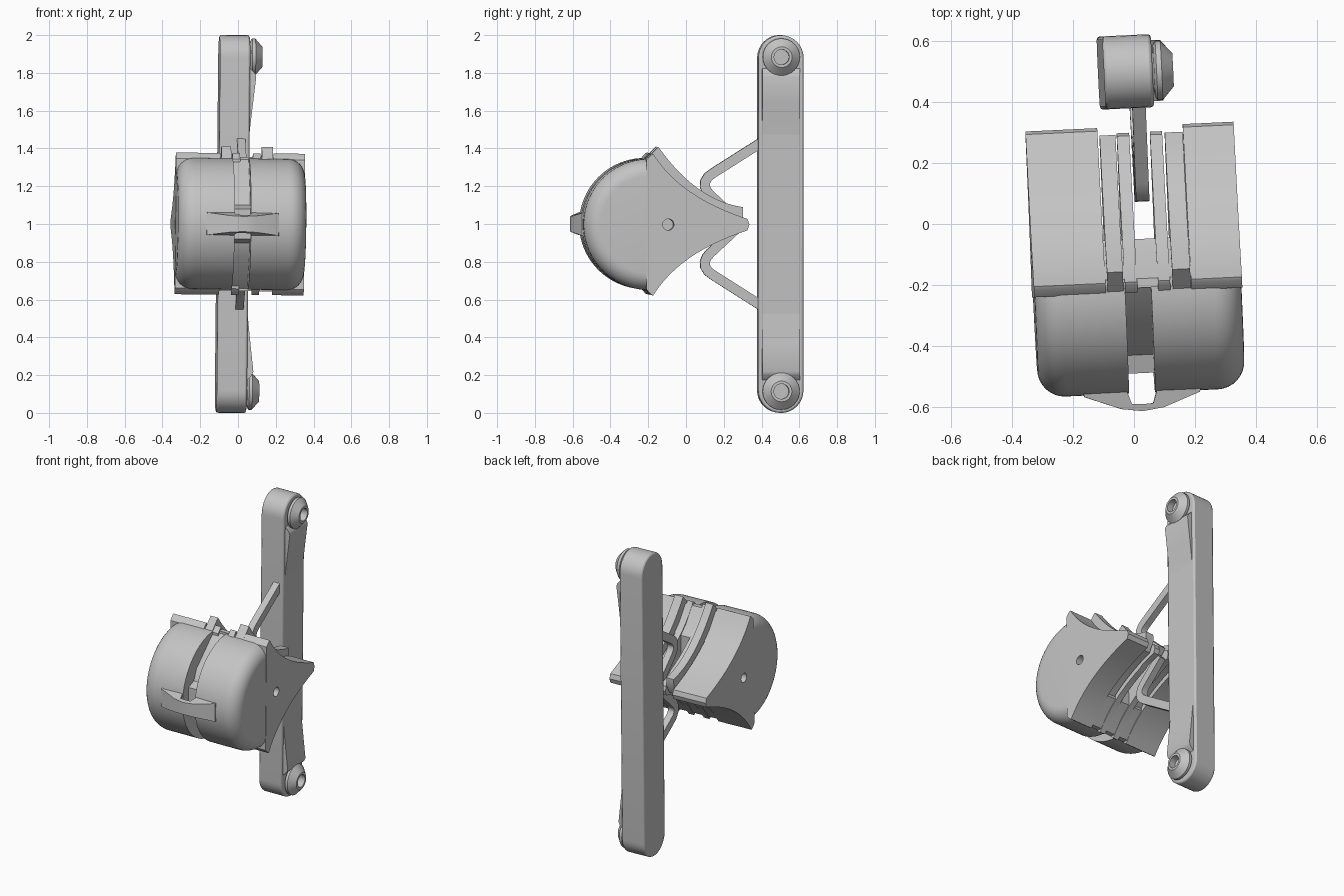
import bpy, bmesh, math
from mathutils import Matrix, Vector
from mathutils.geometry import interpolate_bezier

cube = bpy.data.objects.get("Cube")
if cube:
    bpy.data.objects.remove(cube)

# Single grey material
GREY = (0.55, 0.55, 0.55, 1)
mat = bpy.data.materials.new("matte grey")
mat.use_nodes = True
mat.diffuse_color = GREY
mat.node_tree.nodes["Principled BSDF"].inputs["Base Color"].default_value = GREY

# Parts are built around the hub height, then the assembly is slightly turned
POSE = (Matrix.Translation((0, 0, 1)) @ Matrix.Rotation(math.radians(2.7), 4, 'Z')
        @ Matrix.Rotation(math.radians(0.57), 4, 'Y'))
parts = []


def finish(name, bm):
    bmesh.ops.recalc_face_normals(bm, faces=bm.faces)
    bm.transform(POSE)
    mesh = bpy.data.meshes.new(name)
    bm.to_mesh(mesh)
    bm.free()
    mesh.materials.append(mat)
    ob = bpy.data.objects.new(name, mesh)
    bpy.context.collection.objects.link(ob)
    parts.append(ob)
    return ob


def prism(name, outline, x0, x1):
    """Extrude a (y, z) outline from x0 to x1."""
    bm = bmesh.new()
    face = bm.faces.new([bm.verts.new((x0, y, z)) for y, z in outline])
    ext = bmesh.ops.extrude_face_region(bm, geom=[face])
    for v in ext["geom"]:
        if isinstance(v, bmesh.types.BMVert):
            v.co.x = x1
    return finish(name, bm)


def lathe(name, profile, y, z, angle, steps):
    """Spin an (x, radius) profile about an x-parallel axis, starting at the top."""
    bm = bmesh.new()
    vs = [bm.verts.new((x, y, z + r)) for x, r in profile]
    es = [bm.edges.new(p) for p in zip(vs, vs[1:])]
    bmesh.ops.spin(bm, geom=vs + es, cent=(0, y, z), axis=(1, 0, 0),
                   angle=angle, steps=steps)
    bmesh.ops.remove_doubles(bm, verts=bm.verts, dist=1e-5)
    bmesh.ops.holes_fill(bm, edges=bm.edges, sides=0)
    return finish(name, bm)


def bezier(*pts, n=14):
    return [(p.x, p.y) for p in interpolate_bezier(*[Vector(p) for p in pts], n)]


def flip(pts):
    return [(y, -z) for y, z in reversed(pts)]


def ribbon(path, half):
    """Outline of a band following a path."""
    pts = [Vector(p) for p in path]
    left, right = [], []
    for i, p in enumerate(pts):
        d = (pts[min(i + 1, len(pts) - 1)] - pts[max(i - 1, 0)]).normalized()
        n = Vector((-d.y, d.x)) * half
        left.append(tuple(p + n))
        right.append(tuple(p - n))
    return left + right[::-1]


# Rear bar with rounded ends
BAR_Y, END_Z, BAR_R = 0.5, 0.88, 0.12
bar_outline = []
for i in range(34):
    a = math.pi * (i if i < 17 else i - 1) / 16
    s = 1 if i < 17 else -1
    bar_outline.append((BAR_Y + BAR_R * math.cos(a), s * END_Z + BAR_R * math.sin(a)))
bar = prism("rear_bar", bar_outline, -0.085, 0.075)
bev = bar.modifiers.new("soft edge", 'BEVEL')
bev.width, bev.segments, bev.limit_method = 0.01, 2, 'ANGLE'

# Knobs and flared pads at the bar ends
KNOB = [(0.07, 0), (0.08, 0.085), (0.088, 0.098), (0.105, 0.098),
        (0.143, 0.055), (0.143, 0.04), (0.1, 0.04), (0.1, 0)]
PAD = [(0.07, 0.42), (0.079, 0.52), (0.092, 0.64), (0.108, 0.78), (0.1, 0.8), (0.07, 0.83)]
for s, side in ((1, "upper"), (-1, "lower")):
    lathe(side + "_knob", KNOB, BAR_Y, s * 0.885, math.tau, 32)
    bm = bmesh.new()
    f = bm.faces.new([bm.verts.new((x, BAR_Y - 0.1, s * z)) for x, z in PAD])
    ext = bmesh.ops.extrude_face_region(bm, geom=[f])
    for v in ext["geom"]:
        if isinstance(v, bmesh.types.BMVert):
            v.co.y = BAR_Y + 0.1
    finish(side + "_flared_pad", bm)

    # Bent springs between the hub and the bar
    path = [(0.41, 0.44), (0.145, 0.272), (0.115, 0.25), (0.1, 0.225), (0.098, 0.2),
            (0.108, 0.176), (0.125, 0.155), (0.27, 0.02)]
    prism(side + "_spring", [(y, s * z) for y, z in ribbon(path, 0.026)], 0.008, 0.052)

# Rounded drum halves at the front
CY, R, F, XI, XO = -0.208, 0.347, 0.09, 0.043, 0.34
for s, side in ((1, "left"), (-1, "right")):
    prof = [(XI, 0), (XI, R)]
    for i in range(9):
        a = math.pi / 2 * (1 - i / 8)
        prof.append((XO - F + F * math.cos(a), R - F + F * math.sin(a)))
    prof.append((XO, 0))
    lathe(side + "_drum", [(s * x, r) for x, r in prof], CY, 0, math.pi, 40)

# Wedge-shaped shells with concave rear faces
top = [(-0.225, 0.343), (-0.2, 0.37)] + bezier((-0.19, 0.375), (-0.08, 0.2), (0.1, 0.1), (0.31, 0.03))
wedge = top + [(0.32, 0)] + flip(top)
for side, x0, x1 in (("left", 0.175, 0.342), ("right", -0.342, -0.106)):
    shell = prism(side + "_shell", wedge, x0, x1)
    s = 1 if x1 > 0.2 else -1
    # Pivot hole in the outer face
    cutter = lathe("pivot_cutter", [(s * 0.26, 0), (s * 0.26, 0.03), (s * 0.4, 0.03), (s * 0.4, 0)],
                   -0.11, 0, math.tau, 20)
    cutter.hide_render = True
    cut = shell.modifiers.new("pivot hole", 'BOOLEAN')
    cut.operation, cut.object, cut.solver = 'DIFFERENCE', cutter, 'EXACT'
    bpy.context.view_layer.objects.active = shell
    bpy.ops.object.modifier_apply(modifier=cut.name)
    parts.remove(cutter)
    bpy.data.objects.remove(cutter)

# Inner ribs beside the spring slot
rib = [(y - 0.02 if y > 0.2 else y, z) for y, z in wedge]
prism("right_inner_rib", rib, -0.043, -0.002)
prism("left_inner_rib", rib, 0.066, 0.106)

# Horned ribs, taller above and recessed below
horn = [(-0.22, 0.345)] + bezier((-0.155, 0.41), (-0.04, 0.25), (0.1, 0.12), (0.295, 0.09))
low = [(y, z + 0.025) for y, z in flip(top) if y < 0.28]
prism("right_horn_rib", horn + [(0.295, 0.04)] + low, -0.1, -0.048)
prism("left_horn_rib", horn + [(0.295, 0.04)] + low, 0.114, 0.173)

# Core block behind the drums and the stepped web in the front gap
core = [(-0.21, 0.355), (-0.18, 0.355), (-0.11, 0.262), (-0.05, 0.207)]
prism("core_block", core + flip(core), -0.107, 0.176)
web = [(-0.2, 0.35), (-0.4, 0.17), (-0.43, 0.1), (-0.49, 0.08)]
prism("centre_web", web + flip(web), -0.044, 0.044)

# Front clip bridging the gap, tapering towards its front
half = [(0.0, -0.615), (0.07, -0.605), (0.19, -0.56), (0.195, -0.535), (0.12, -0.53),
        (0.05, -0.545), (0.035, -0.59), (0.0, -0.592)]
outline = half + [(-x, y) for x, y in reversed(half[1:-1])]
bm = bmesh.new()
f = bm.faces.new([bm.verts.new((x, y, -1)) for x, y in outline])
ext = bmesh.ops.extrude_face_region(bm, geom=[f])
for v in ext["geom"]:
    if isinstance(v, bmesh.types.BMVert):
        v.co.z = 1
for v in bm.verts:
    v.co.z *= 0.04 + 0.022 * min(1, max(0, (v.co.y + 0.615) / 0.06))
finish("front_clip", bm)

# Smooth shading with sharp edges kept
bpy.ops.object.select_all(action='DESELECT')
for ob in parts:
    ob.select_set(True)
bpy.context.view_layer.objects.active = bar
bpy.ops.object.shade_smooth_by_angle(angle=math.radians(30))
